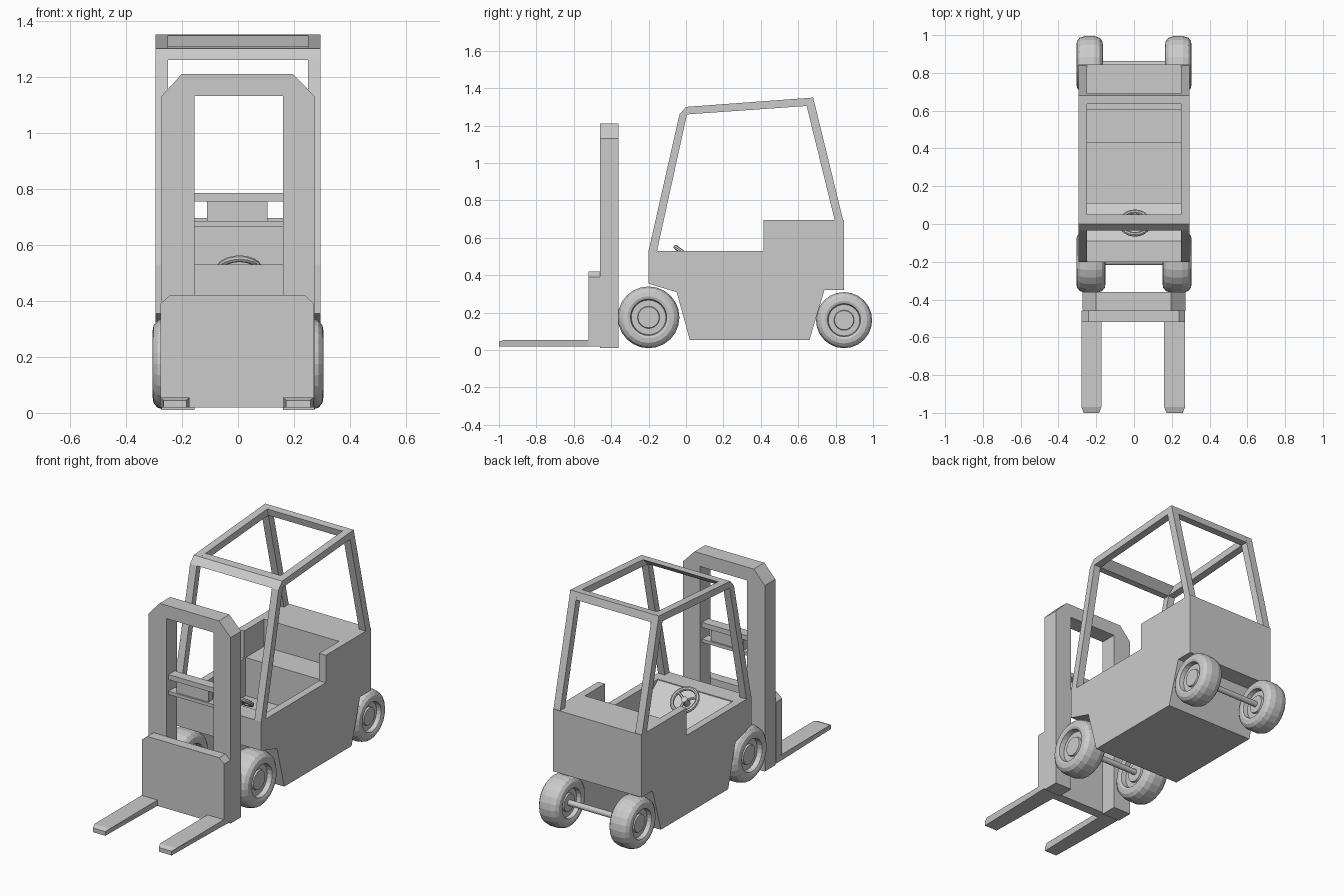
import bpy, bmesh, math
from mathutils import Matrix, Vector

if "Cube" in bpy.data.objects:
    bpy.data.objects.remove(bpy.data.objects["Cube"])


def finish(name, bm):
    bmesh.ops.recalc_face_normals(bm, faces=bm.faces)
    me = bpy.data.meshes.new(name)
    bm.to_mesh(me)
    bm.free()
    ob = bpy.data.objects.new(name, me)
    bpy.context.collection.objects.link(ob)
    return ob


def prism(name, pts, a, b, axis='x'):
    """Extrude a profile: (y, z) along x, or (x, z) along y."""
    bm = bmesh.new()
    to3d = (lambda p: (a, p[0], p[1])) if axis == 'x' else (lambda p: (p[0], a, p[1]))
    f = bm.faces.new([bm.verts.new(to3d(p)) for p in pts])
    d = Vector((b - a, 0, 0)) if axis == 'x' else Vector((0, b - a, 0))
    r = bmesh.ops.extrude_face_region(bm, geom=[f])
    bmesh.ops.translate(bm, vec=d, verts=[v for v in r['geom'] if isinstance(v, bmesh.types.BMVert)])
    return finish(name, bm)


def box(name, x0, x1, y0, y1, z0, z1):
    return prism(name, [(y0, z0), (y1, z0), (y1, z1), (y0, z1)], x0, x1)


def rod(name, p, q, r, seg=12):
    p, q = Vector(p), Vector(q)
    bm = bmesh.new()
    m = Matrix.Translation((p + q) / 2) @ (q - p).to_track_quat('Z', 'Y').to_matrix().to_4x4()
    bmesh.ops.create_cone(bm, cap_ends=True, segments=seg, radius1=r, radius2=r,
                          depth=(q - p).length, matrix=m)
    return finish(name, bm)


def lathe(name, prof, seg, matrix, closed=False):
    """Spin (radius, height) points around z, then place with matrix."""
    bm = bmesh.new()
    vs = [bm.verts.new((r, 0, h)) for r, h in prof]
    es = [bm.edges.new(e) for e in zip(vs, vs[1:])]
    if closed:
        es.append(bm.edges.new((vs[-1], vs[0])))
    bmesh.ops.spin(bm, geom=vs + es, cent=(0, 0, 0), axis=(0, 0, 1),
                   angle=2 * math.pi, steps=seg, use_merge=True)
    bmesh.ops.remove_doubles(bm, verts=bm.verts, dist=1e-5)
    bmesh.ops.transform(bm, matrix=matrix, verts=bm.verts)
    return finish(name, bm)


# Body hull, hollowed by a cab-shaped cutter (console, floor, seat, deck)
hull = [(-0.2, 0.53), (-0.2, 0.355), (-0.05, 0.31), (0.02, 0.055), (0.66, 0.055),
        (0.74, 0.32), (0.845, 0.32), (0.845, 0.695), (0.415, 0.695), (0.415, 0.53)]
cavity = [(-0.09, 0.9), (-0.09, 0.525), (0.11, 0.375), (0.11, 0.3), (0.43, 0.3),
          (0.43, 0.53), (0.605, 0.53), (0.605, 0.9)]
body = prism("body", hull, -0.295, 0.295)
cutter = prism("cab_cutter", cavity, -0.25, 0.25)
cutter.hide_render = True
mod = body.modifiers.new("cab_space", 'BOOLEAN')
mod.operation = 'DIFFERENCE'
mod.object = cutter
mod.solver = 'EXACT'
bpy.context.view_layer.objects.active = body
bpy.ops.object.modifier_apply(modifier=mod.name)
bpy.data.objects.remove(cutter)

# Overhead guard: two side frames and two roof crossbars
guard = [(-0.2, 0.53), (-0.035, 1.26), (0.0, 1.30), (0.68, 1.35), (0.84, 0.695),
         (0.795, 0.695), (0.645, 1.305), (0.005, 1.26), (-0.155, 0.53)]
for side, s in (("left", -1), ("right", 1)):
    prism(side + "_guard_frame", guard, s * 0.25, s * 0.295)
prism("guard_front_bar", [(-0.035, 1.26), (0, 1.30), (0.05, 1.303), (0.005, 1.26)], -0.25, 0.25)
prism("guard_rear_bar", [(0.635, 1.347), (0.68, 1.35), (0.69, 1.305), (0.645, 1.305)], -0.25, 0.25)

# Mast arch with inner crossbars
arch = [(-0.273, 0.01), (-0.273, 1.13), (-0.2, 1.21), (0.195, 1.21), (0.273, 1.13),
        (0.273, 0.01), (0.16, 0.01), (0.16, 1.13), (-0.155, 1.13), (-0.155, 0.01)]
prism("mast", arch, -0.46, -0.36, 'y')
box("mast_upper_bar", -0.155, 0.16, -0.44, -0.38, 0.755, 0.785)
box("mast_lower_bar", -0.155, 0.16, -0.44, -0.38, 0.665, 0.685)
box("mast_centre_block", -0.11, 0.105, -0.43, -0.39, 0.685, 0.755)

# Carriage plate and forks with narrowed tips
prism("carriage", [(-0.277, 0.02), (-0.277, 0.39), (-0.242, 0.42), (0.238, 0.42),
                   (0.271, 0.39), (0.271, 0.02)], -0.52, -0.46, 'y')
for side, x0, x1 in (("left", -0.278, -0.173), ("right", 0.16, 0.27)):
    fork = prism(side + "_fork", [(-1, 0.02), (-1, 0.045), (-0.97, 0.055), (-0.5, 0.055),
                                  (-0.5, 0.02)], x0, x1)
    mid = (x0 + x1) / 2
    for v in fork.data.vertices:
        if v.co.y < -0.99:
            v.co.x = mid + (v.co.x - mid) * 0.78

# Wheels: rounded tyre, recessed rim and hub; thin axles
for pos, y, R, w, xc in (("front", -0.2, 0.165, 0.155, 0.228), ("rear", 0.845, 0.15, 0.14, 0.235)):
    z = R + 0.01
    h = w / 2
    half = [(0, 0.7 * h), (0.34 * R, 0.7 * h), (0.36 * R, 0.55 * h), (0.56 * R, 0.55 * h),
            (0.59 * R, 0.93 * h), (0.68 * R, h), (0.83 * R, 0.95 * h), (0.94 * R, 0.76 * h),
            (R, 0.35 * h)]
    prof = half + [(r, -t) for r, t in reversed(half)]
    for side, s in (("left", -1), ("right", 1)):
        m = Matrix.Translation((s * xc, y, z)) @ Matrix.Rotation(math.pi / 2, 4, 'Y')
        lathe(f"{pos}_{side}_wheel", prof, 24, m)
    rod(pos + "_axle", (-xc, y, z), (xc, y, z), 0.017)

# Steering wheel, tilted parallel to the console
m = Matrix.Translation((0.005, 0.005, 0.505)) @ Matrix.Rotation(math.radians(-37), 4, 'X')
ring = [(0.075 + 0.012 * math.cos(k * math.pi / 4), 0.012 * math.sin(k * math.pi / 4))
        for k in range(8)]
wheel = lathe("steering_wheel", ring, 20, m, closed=True)
rod("steering_column", m @ Vector((0, 0, -0.07)), m @ Vector((0, 0, 0.008)), 0.018)
for k in range(3):
    a = math.radians(90 + 120 * k)
    rod(f"steering_spoke_{k + 1}", m @ Vector((0, 0, 0)),
        m @ Vector((0.075 * math.cos(a), 0.075 * math.sin(a), 0)), 0.008, 6)
